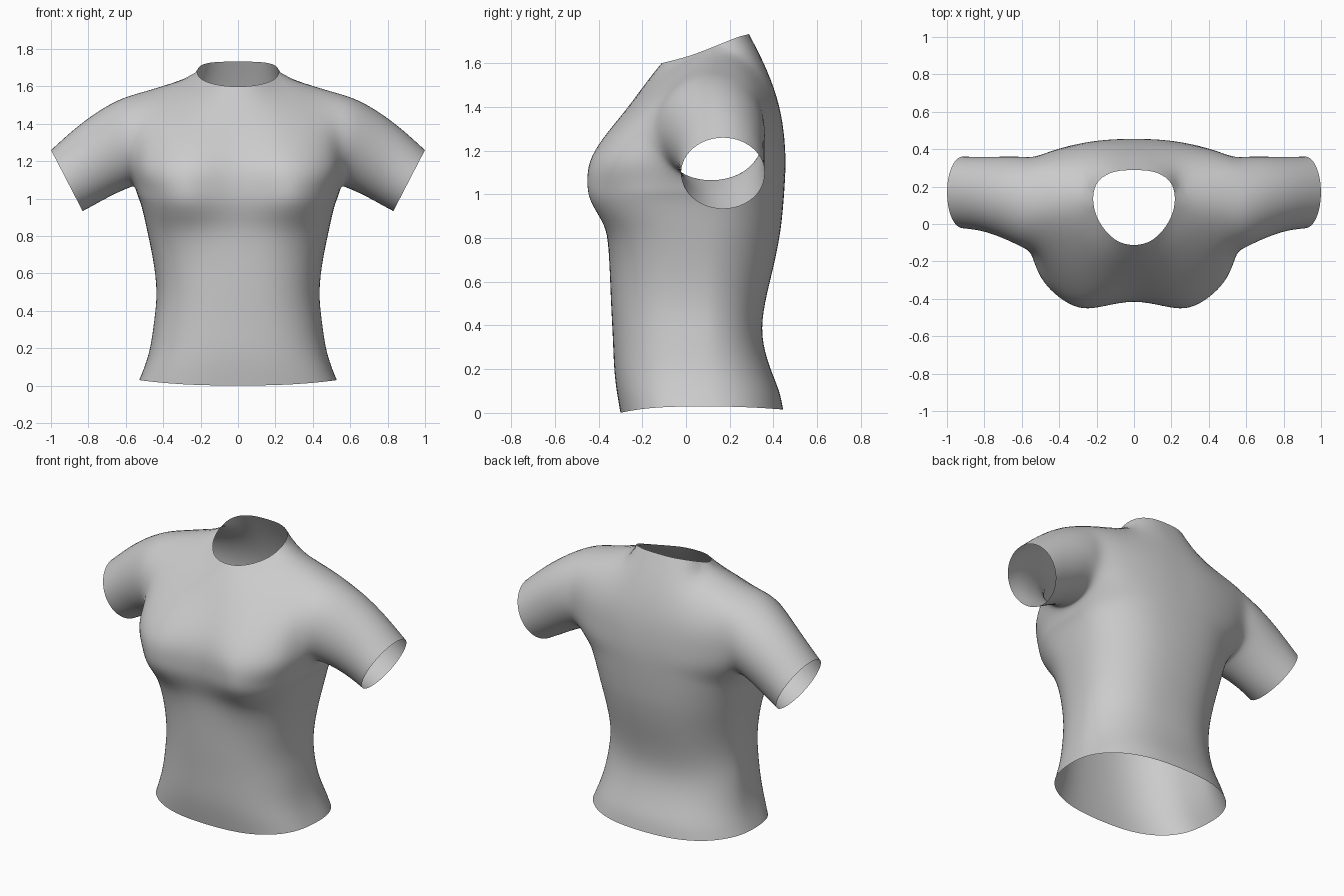
import bpy, bmesh, math
from mathutils import Vector

# Torso rings below the underarm:
# height, half width, front y, back y, chest bulge, front roundness, back roundness
RINGS = [(0.03, .532, -.302, .447, 0, .68, .95), (0.10, .502, -.32, .432, 0, .70, .97),
         (0.20, .470, -.332, .387, 0, .74, 1.02), (0.35, .450, -.337, .342, 0, .78, 1.1),
         (0.50, .432, -.346, .36, 0, .78, 1.12), (0.68, .456, -.352, .407, 0, .76, 1.08),
         (0.82, .487, -.358, .434, .02, .70, 1.0), (0.90, .504, -.378, .443, .055, .62, .95),
         (0.98, .524, -.398, .45, .088, .55, .9), (1.06, .54, -.402, .455, .088, .52, .85)]
# Chest and back panels: rows upward, points from centre to armhole
FRONT = [[(0, -.40, 1.15), (.15, -.438, 1.15), (.28, -.458, 1.15), (.42, -.395, 1.145), (.523, -.288, 1.14), (.557, -.14, 1.13)],
         [(0, -.365, 1.25), (.14, -.388, 1.25), (.27, -.392, 1.25), (.40, -.345, 1.25), (.50, -.262, 1.25), (.543, -.16, 1.25)],
         [(0, -.268, 1.39), (.12, -.275, 1.39), (.24, -.265, 1.39), (.35, -.23, 1.40), (.45, -.18, 1.41), (.53, -.13, 1.42)],
         [(0, -.185, 1.51), (.11, -.178, 1.515), (.22, -.12, 1.54), (.31, -.02, 1.59), (.42, .0, 1.568), (.53, .0, 1.547)]]
BACK = [[(0, .457, 1.14), (.12, .455, 1.14), (.25, .442, 1.14), (.37, .415, 1.14), (.46, .38, 1.14), (.54, .33, 1.14)],
        [(0, .452, 1.25), (.12, .452, 1.25), (.25, .437, 1.25), (.37, .413, 1.25), (.46, .387, 1.25), (.54, .355, 1.25)],
        [(0, .432, 1.40), (.12, .432, 1.40), (.25, .422, 1.40), (.36, .405, 1.40), (.45, .385, 1.40), (.53, .36, 1.40)],
        [(0, .375, 1.57), (.10, .37, 1.57), (.20, .348, 1.575), (.29, .317, 1.583), (.42, .305, 1.553), (.53, .295, 1.53)]]
# Neckline halves, shoulder seam and underarm
NECK_FRONT = [(0, -.118, 1.597), (.10, -.10, 1.603), (.20, .015, 1.63)]
NECK_BACK = [(0, .288, 1.733), (.10, .288, 1.732), (.20, .24, 1.722)]
SHOULDER = [(.228, .14, 1.68), (.37, .145, 1.628), (.52, .13, 1.577)]
UNDERARM = [(.555, .0, 1.08), (.55, .12, 1.065), (.55, .24, 1.085)]
# Sleeve rings: top x, top z, bottom x, bottom z, front y, back y
SLEEVE = [(.62, 1.54, .575, 1.06, -.125, .362), (.74, 1.475, .66, 1.025, -.075, .362),
          (.87, 1.38, .75, .975, -.035, .358), (1.0, 1.26, .83, .932, -.024, .362)]

bm = bmesh.new()


def verts(points):
    return [bm.verts.new(p) for p in points]


def bridge(a, b, closed=False):
    """Quads between two equally long rows of vertices."""
    n = len(a)
    for i in range(n if closed else n - 1):
        j = (i + 1) % n
        bm.faces.new((a[i], a[j], b[j], b[i]))


def torso_ring(k):
    z, half, front, back, bulge, pf, pb = RINGS[k]
    points = []
    for i in range(15):
        t = math.pi * i / 14
        s, c = (0 if i in (0, 14) else math.sin(t)), math.cos(t)
        x = half * s ** .8
        if c > 0:
            y = .08 - (.08 - front) * c ** pf
            y -= bulge * math.exp(-((x - .3) / .17) ** 2)
        else:
            y = .08 + (back - .08) * abs(c) ** pb
        dz = 0
        if k == 0:                      # hem dips at front and back
            dz = -(.03 if c > 0 else .015) * c * c
        elif k == len(RINGS) - 1:       # ring drops under the arm
            dz = -.05 * s ** 4
        points.append((x, y, z + dz))
    return verts(points)


# Lower body tube
rows = [torso_ring(k) for k in range(len(RINGS))]
for a, b in zip(rows, rows[1:]):
    bridge(a, b)

# Chest and back panels meeting along the shoulder seam
front = [verts(r) for r in FRONT]
back = [verts(r) for r in BACK]
under = verts(UNDERARM)
seam = verts(SHOULDER)
bridge(rows[-1], front[0] + under + back[0][::-1])
front.append(verts(NECK_FRONT) + seam)
back.append(verts(NECK_BACK) + seam)
for panel in (front, back):
    for a, b in zip(panel, panel[1:]):
        bridge(a, b)

# Sleeve grown from the armhole
loop = ([under[1], under[0]] + [r[-1] for r in front]
        + [r[-1] for r in back[3::-1]] + [under[2]])
for tx, tz, bx, bz, y0, y1 in SLEEVE:
    mid = Vector(((tx + bx) / 2, (y0 + y1) / 2, (tz + bz) / 2))
    up = Vector(((tx - bx) / 2, 0, (tz - bz) / 2)) * 1.04
    side = Vector((0, (y1 - y0) / 2 * 1.04, 0))
    ring = verts([mid - up * math.cos(math.tau * i / 12) - side * math.sin(math.tau * i / 12)
                  for i in range(12)])
    bridge(loop, ring, True)
    loop = ring

bmesh.ops.recalc_face_normals(bm, faces=bm.faces)
bm.faces.ensure_lookup_table()
if bm.faces[0].normal.y > 0:            # first face lies at the front hem
    bmesh.ops.reverse_faces(bm, faces=bm.faces)
for f in bm.faces:
    f.smooth = True

mesh = bpy.data.meshes.new("shirt")
bm.to_mesh(mesh)
bm.free()
shirt = bpy.data.objects.new("shirt", mesh)
bpy.context.collection.objects.link(shirt)

# Plain grey cloth
cloth = bpy.data.materials.new("grey cloth")
cloth.diffuse_color = (.6, .6, .6, 1)
mesh.materials.append(cloth)

# Other half and smooth surface
mirror = shirt.modifiers.new("mirror", 'MIRROR')
mirror.use_clip = True
mirror.merge_threshold = .001
smooth = shirt.modifiers.new("smooth", 'SUBSURF')
smooth.levels = smooth.render_levels = 2
